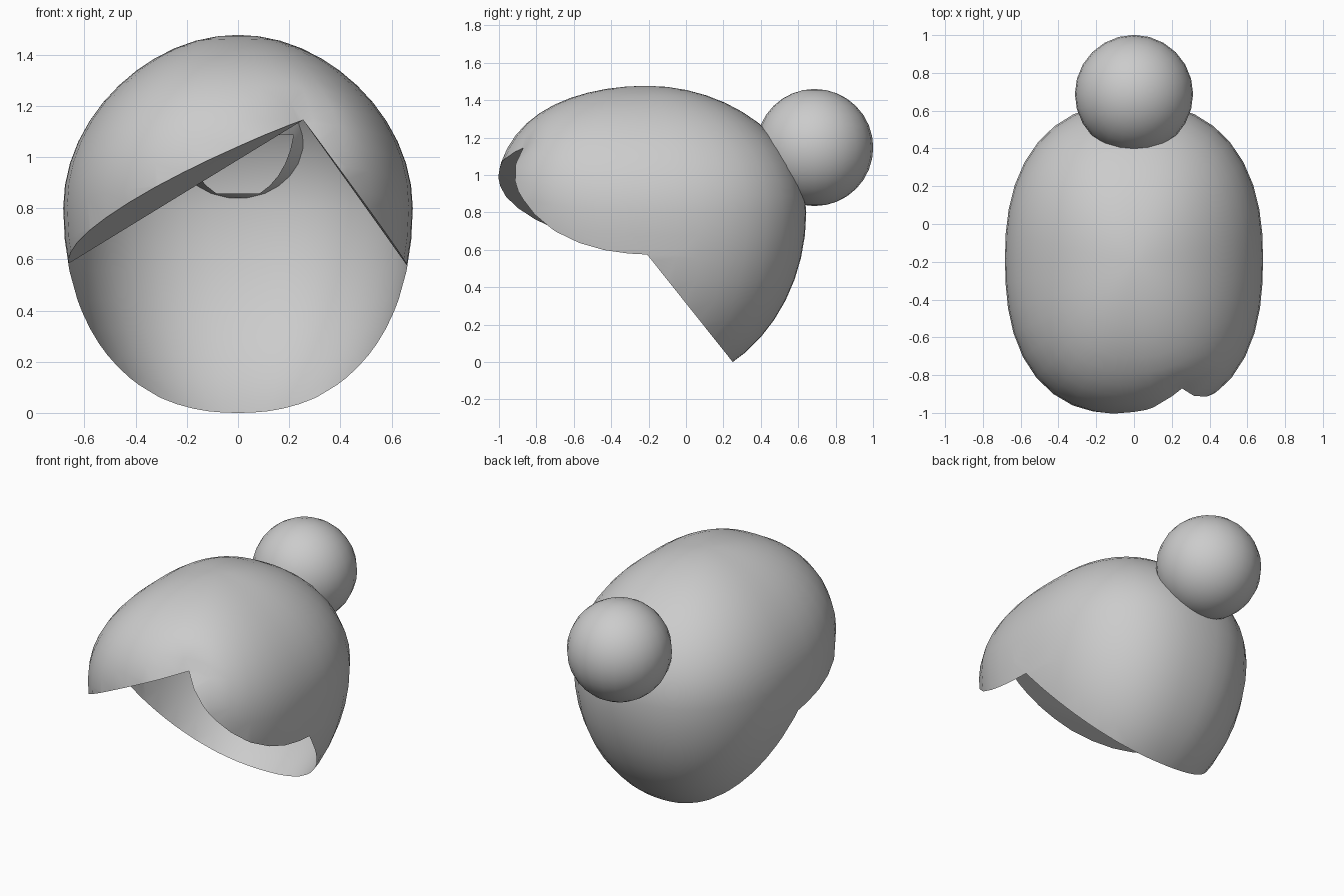
import bpy, bmesh, math
from mathutils import Vector

if "Cube" in bpy.data.objects:
    bpy.data.objects.remove(bpy.data.objects["Cube"])

CENTRE_Y, CENTRE_Z = -0.18, 0.80


def shape(co):
    """Turn a unit-sphere point into the swollen head-cap form."""
    x, y, z = co
    ring = math.hypot(x, y)
    if ring > 1e-6:                      # slightly boxy plan outline
        p = 2.5 if y < 0 else 2.35
        c, s = abs(x) / ring, abs(y) / ring
        k = ring / (c ** p + s ** p) ** (1 / p)
        x, y = math.copysign(c * k, x), math.copysign(s * k, y)
    lift = 0.10 * y * y if y < 0 else 0
    up = max(z, 0)
    return Vector((0.683 * x * (1 - 0.07 * up * up - 0.02 * min(z, 0) ** 2),
                   CENTRE_Y + (0.835 if y < 0 else 0.823) * y - 0.03 * up * up,
                   CENTRE_Z + (0.677 if z > 0 else 0.94) * z + lift))


def finish(bm, name):
    mesh = bpy.data.meshes.new(name)
    bm.to_mesh(mesh)
    bm.free()
    obj = bpy.data.objects.new(name, mesh)
    bpy.context.collection.objects.link(obj)
    bpy.ops.object.select_all(action='DESELECT')
    obj.select_set(True)
    bpy.context.view_layer.objects.active = obj
    bpy.ops.object.shade_smooth_by_angle(angle=math.radians(35))
    return obj


# Corners of the face opening: two temples and the off-centre parting
left = Vector((-0.65, -0.22, 0.59))
right = Vector((0.65, -0.22, 0.59))
part = Vector((0.26, -0.85, 1.135))


def upward(n):
    n = n.normalized()
    return n if n.z > 0 else -n


# Cutting planes: left fringe, right fringe, nape line
planes = [
    (left, upward((part - left).cross(Vector((0, -0.4, 0.075))))),
    (right, upward((part - right).cross(Vector((0, -1, 0.03))))),
    (left, Vector((0, 0.59, 0.47)).normalized()),
]


def side(i, p):
    return (p - planes[i][0]).dot(planes[i][1])


# Hair cap: open shell with the face opening cut away
bm = bmesh.new()
bmesh.ops.create_uvsphere(bm, u_segments=40, v_segments=24, radius=1)
for v in bm.verts:
    v.co = shape(v.co)
for i, (co, no) in enumerate(planes):
    others = [j for j in range(3) if j != i]
    near = [f for f in bm.faces
            if any(all(side(j, v.co) < 0.03 for j in others) for v in f.verts)]
    geom = set(near)
    for f in near:
        geom.update(f.edges)
        geom.update(f.verts)
    bmesh.ops.bisect_plane(bm, geom=list(geom), plane_co=co, plane_no=no, dist=1e-5)
cut = [f for f in bm.faces
       if all(side(i, f.calc_center_median()) < 0 for i in range(3))]
bmesh.ops.delete(bm, geom=cut, context='FACES')

# Flat undersides closing the two fringe sweeps
for i in (0, 1):
    rim = {v for e in bm.edges if e.is_boundary
           and all(abs(side(i, w.co)) < 1e-3 for w in e.verts)
           for v in e.verts}
    rim = sorted(rim, key=lambda v: math.atan2(v.co.x, -(v.co.y + 0.1)))
    if len(rim) > 2:
        bm.faces.new(rim)
bmesh.ops.recalc_face_normals(bm, faces=bm.faces)
bmesh.ops.triangulate(bm, faces=[f for f in bm.faces if len(f.verts) > 4])

# Press the parting in a little
for v in bm.verts:
    d = (v.co - Vector((0.25, -0.89, 1.14))).length
    v.co.y += 0.045 * math.exp(-(d / 0.13) ** 2)
finish(bm, "hair_cap")


def depth_in_cap(p):
    """Below 1 inside the upper back of the cap."""
    b = 0.68 if p.z > CENTRE_Z else 0.94
    return (abs(p.x / 0.68) ** 2 + ((p.y - CENTRE_Y) / 0.82) ** 2
            + ((p.z - CENTRE_Z) / b) ** 2)


# Bun at the back, left open where it is buried in the cap
bm = bmesh.new()
bmesh.ops.create_uvsphere(bm, u_segments=24, v_segments=16, radius=0.313)
bmesh.ops.translate(bm, verts=bm.verts, vec=(0, 0.688, 1.147))
buried = [f for f in bm.faces if all(depth_in_cap(v.co) < 0.97 for v in f.verts)]
bmesh.ops.delete(bm, geom=buried, context='FACES')
finish(bm, "hair_bun")
